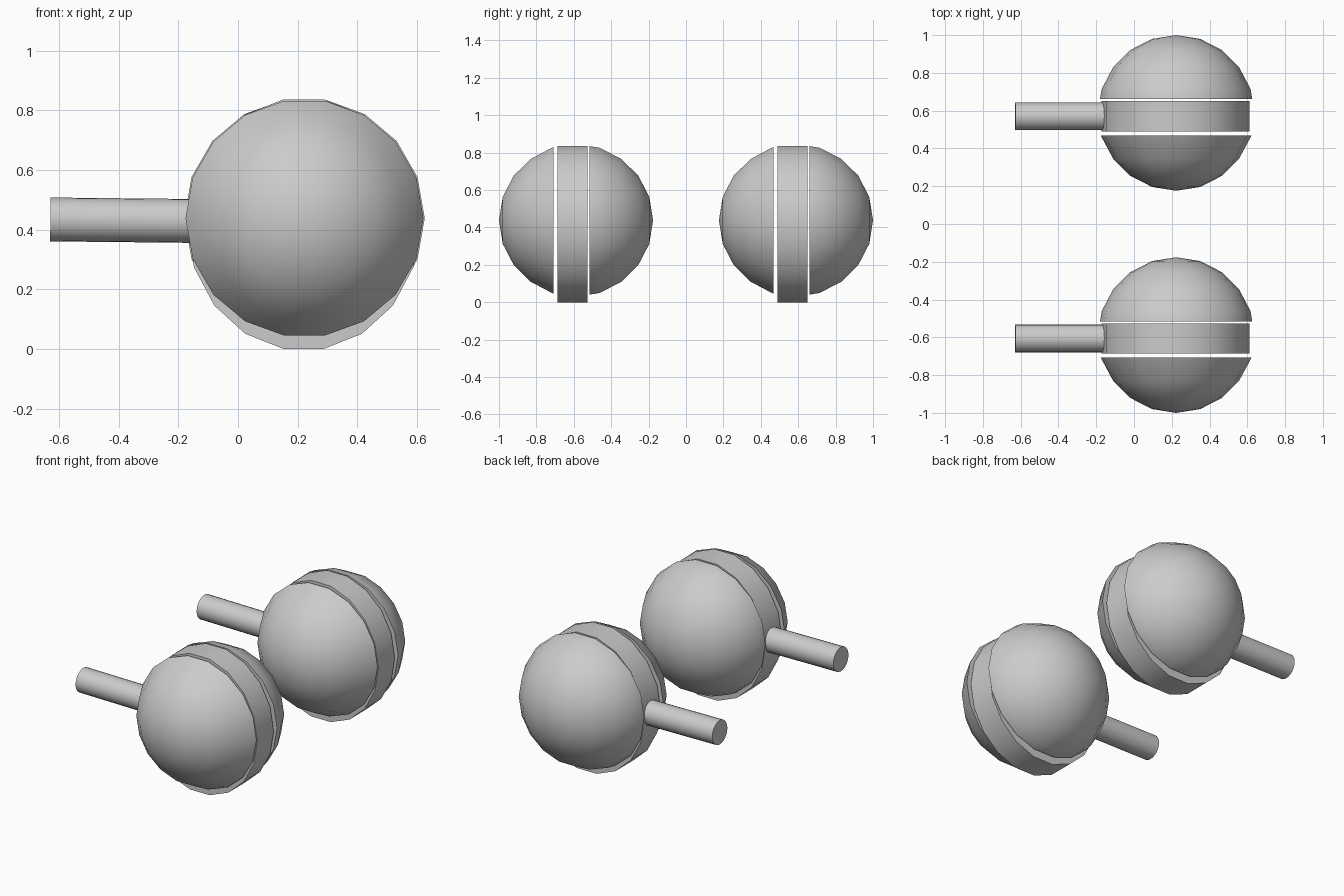
import bpy, bmesh, math

if "Cube" in bpy.data.objects:
    bpy.data.objects.remove(bpy.data.objects["Cube"])

SEG = 18            # sides around the ball axis
CX = 0.223          # ball centre x
R = 0.412           # dome depth radius


def finish(name, bm, angle=40):
    bmesh.ops.recalc_face_normals(bm, faces=bm.faces)
    me = bpy.data.meshes.new(name)
    bm.to_mesh(me)
    bm.free()
    ob = bpy.data.objects.new(name, me)
    bpy.context.collection.objects.link(ob)
    bpy.ops.object.select_all(action='DESELECT')
    ob.select_set(True)
    bpy.context.view_layer.objects.active = ob
    bpy.ops.object.shade_smooth_by_angle(angle=math.radians(angle))
    return ob


def lathe_y(name, cx, cz, rings, zscale=1.0, pole=None):
    """Rings of (y, radius) around the y axis, capped flat or closed to a pole."""
    bm = bmesh.new()
    loops = []
    for y, r in rings:
        loops.append([bm.verts.new((cx + r * math.cos(2 * math.pi * i / SEG), y,
                                    cz + zscale * r * math.sin(2 * math.pi * i / SEG)))
                      for i in range(SEG)])
    for a, b in zip(loops, loops[1:]):
        for i in range(SEG):
            j = (i + 1) % SEG
            bm.faces.new((a[i], a[j], b[j], b[i]))
    bm.faces.new(loops[0])
    if pole is None:
        bm.faces.new(loops[-1])
    else:
        tip = bm.verts.new((cx, pole, cz))
        for i in range(SEG):
            bm.faces.new((loops[-1][i], loops[-1][(i + 1) % SEG], tip))
    return finish(name, bm)


def dome(name, cy, side, base):
    rings = list(base)
    for lat in (36, 54, 72):
        a = math.radians(lat)
        rings.append((R * math.sin(a), R * math.cos(a)))
    return lathe_y(name, CX, 0.438, [(cy + side * y, r) for y, r in rings],
                   pole=cy + side * R)


def strut(name, y):
    # slightly tilted round rod running into the disc
    bm = bmesh.new()
    bmesh.ops.create_cone(bm, cap_ends=True, segments=24, radius1=0.0735,
                          radius2=0.0735, depth=0.53)
    ob = finish(name, bm)
    ob.rotation_euler = (0, math.radians(90.6), 0)
    ob.location = (-0.364, y, 0.431)
    return ob


# Two identical balls, each a disc between two domes, with a rod
for tag, cy in (("front", -0.588), ("back", 0.588)):
    dome(tag + "_dome_near", cy, -1, [(0.12, 0.399)])
    dome(tag + "_dome_far", cy, 1, [(0.073, 0.403), (0.127, 0.394)])
    lathe_y(tag + "_centre_disc", 0.22, 0.418,
            [(cy - 0.098, 0.391), (cy + 0.062, 0.391)], zscale=0.418 / (0.391 * math.cos(math.pi / SEG)))
    strut(tag + "_rod", cy - 0.018)
